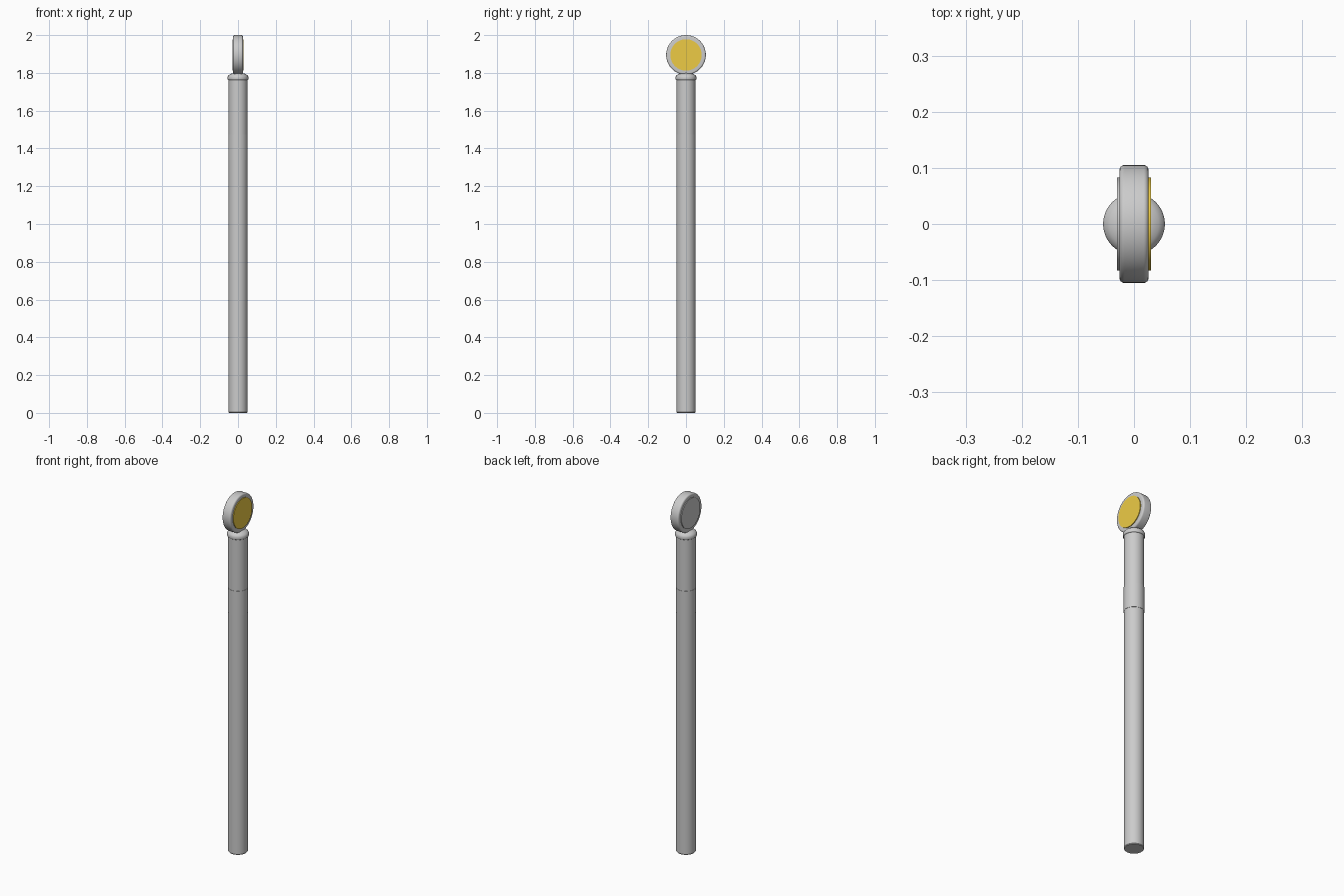
import bpy, math

if "Cube" in bpy.data.objects:
    bpy.data.objects.remove(bpy.data.objects["Cube"])


def lathe(name, profile, steps=64, colour=None, along_x=False, centre_z=0.0):
    """Spin a closed (radius, height) profile about its axis."""
    verts, faces, rings = [], [], []
    for r, h in profile:
        start = len(verts)
        count = 1 if r == 0 else steps
        for i in range(count):
            a = 2 * math.pi * i / steps
            x, y = r * math.cos(a), r * math.sin(a)
            verts.append((h, x, y + centre_z) if along_x else (x, y, h + centre_z))
        rings.append((start, count))
    for (a, na), (b, nb) in zip(rings, rings[1:]):
        for i in range(steps):
            j = (i + 1) % steps
            if na == 1:
                faces.append((a, b + j, b + i))
            elif nb == 1:
                faces.append((a + i, a + j, b))
            else:
                faces.append((a + i, a + j, b + j, b + i))
    mesh = bpy.data.meshes.new(name)
    mesh.from_pydata(verts, [], faces)
    obj = bpy.data.objects.new(name, mesh)
    bpy.context.collection.objects.link(obj)
    if colour:
        mat = bpy.data.materials.new(name + "_paint")
        mat.diffuse_color = (*colour, 1)
        mat.use_nodes = True
        mat.node_tree.nodes["Principled BSDF"].inputs["Base Color"].default_value = mat.diffuse_color
        mesh.materials.append(mat)
    bpy.ops.object.select_all(action='DESELECT')
    obj.select_set(True)
    bpy.context.view_layer.objects.active = obj
    bpy.ops.object.shade_smooth_by_angle(angle=math.radians(35))
    return obj


def arc(cr, ch, rad, a0, a1, n=6):
    """Points on a rounded profile corner, angles in degrees."""
    angles = [math.radians(a0 + (a1 - a0) * i / n) for i in range(n + 1)]
    return [(cr + rad * math.cos(a), ch + rad * math.sin(a)) for a in angles]


# Post with a slightly eased foot
lathe("post", [(0, 0), (0.047, 0), (0.05, 0.004), (0.05, 1.77), (0, 1.77)])

# Band wrapped around the post
lathe("band", [(0.05, 1.34), (0.0515, 1.34), (0.0515, 1.475), (0.05, 1.475)],
      colour=(0.55, 0.55, 0.56))

# Collar with a domed top
lathe("collar", [(0, 1.762), (0.048, 1.762)] + arc(0.05, 1.767, 0.005, -90, 0, 3)
      + [(0.055, 1.778), (0.052, 1.785), (0.044, 1.792), (0.032, 1.797),
         (0.016, 1.8), (0, 1.801)])

# Round head with softened rims, facing sideways
R, W, B = 0.105, 0.026, 0.009
lathe("head", [(0, -W)] + arc(R - B, -W + B, B, -90, 0)
      + arc(R - B, W - B, B, 0, 90) + [(0, W)], along_x=True, centre_z=1.895)

# Lens on the right, plain plate on the left
for name, side, colour in (("lens", 1, (0.85, 0.6, 0.06)), ("back_plate", -1, None)):
    lo, hi = sorted((side * 0.02, side * 0.03))
    lathe(name, [(0, lo), (0.083, lo), (0.083, hi), (0, hi)],
          colour=colour, along_x=True, centre_z=1.895)
